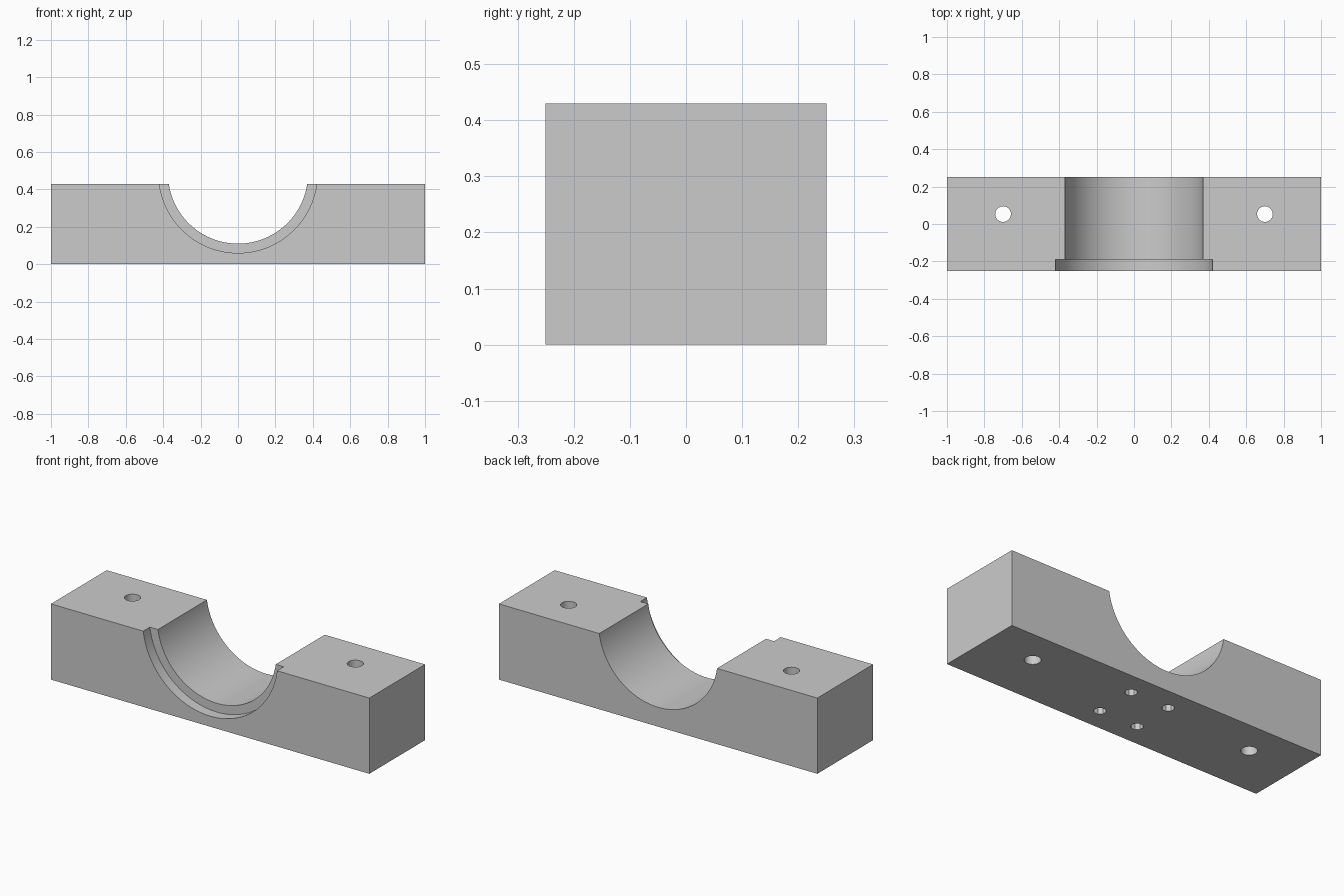
import bpy
from math import radians

if "Cube" in bpy.data.objects:
    bpy.data.objects.remove(bpy.data.objects["Cube"])

WIDTH, DEPTH, HEIGHT = 2.0, 0.5, 0.43
BORE_Z = 0.484

# Solid block
bpy.ops.mesh.primitive_cube_add(size=1, location=(0, 0, HEIGHT / 2))
block = bpy.context.object
block.name = "bearing_block"
block.scale = (WIDTH, DEPTH, HEIGHT)
bpy.ops.object.transform_apply(location=True, rotation=False, scale=True)


def cut_cylinder(radius, length, center, sides, tilt=(0, 0, 0)):
    """Subtract one cylinder from the block."""
    bpy.ops.mesh.primitive_cylinder_add(vertices=sides, radius=radius, depth=length,
                                        location=center, rotation=tilt)
    cutter = bpy.context.object
    cutter.hide_render = True
    mod = block.modifiers.new("cut", 'BOOLEAN')
    mod.operation = 'DIFFERENCE'
    mod.solver = 'EXACT'
    mod.object = cutter
    bpy.context.view_layer.objects.active = block
    bpy.ops.object.modifier_apply(modifier=mod.name)
    bpy.data.objects.remove(cutter)


# Cradle bore running front to back, and its wider lip at the front
lengthwise = (radians(90), 0, 0)
cut_cylinder(0.374, 0.8, (0, 0, BORE_Z), 128, lengthwise)
cut_cylinder(0.424, 0.12, (0, -0.25, BORE_Z), 128, lengthwise)

# Vertical bolt holes, and blind fixing holes in the underside
for sx in (-1, 1):
    cut_cylinder(0.042, 1.0, (0.70 * sx, 0.053, HEIGHT / 2), 32)
    for sy in (-1, 1):
        cut_cylinder(0.032, 0.16, (0.12 * sx, 0.12 * sy, 0), 8, (0, 0, radians(22.5)))

# Smooth the curved walls, keep the machined edges crisp
bpy.ops.object.select_all(action='DESELECT')
block.select_set(True)
bpy.context.view_layer.objects.active = block
bpy.ops.object.shade_smooth_by_angle(angle=radians(30))
